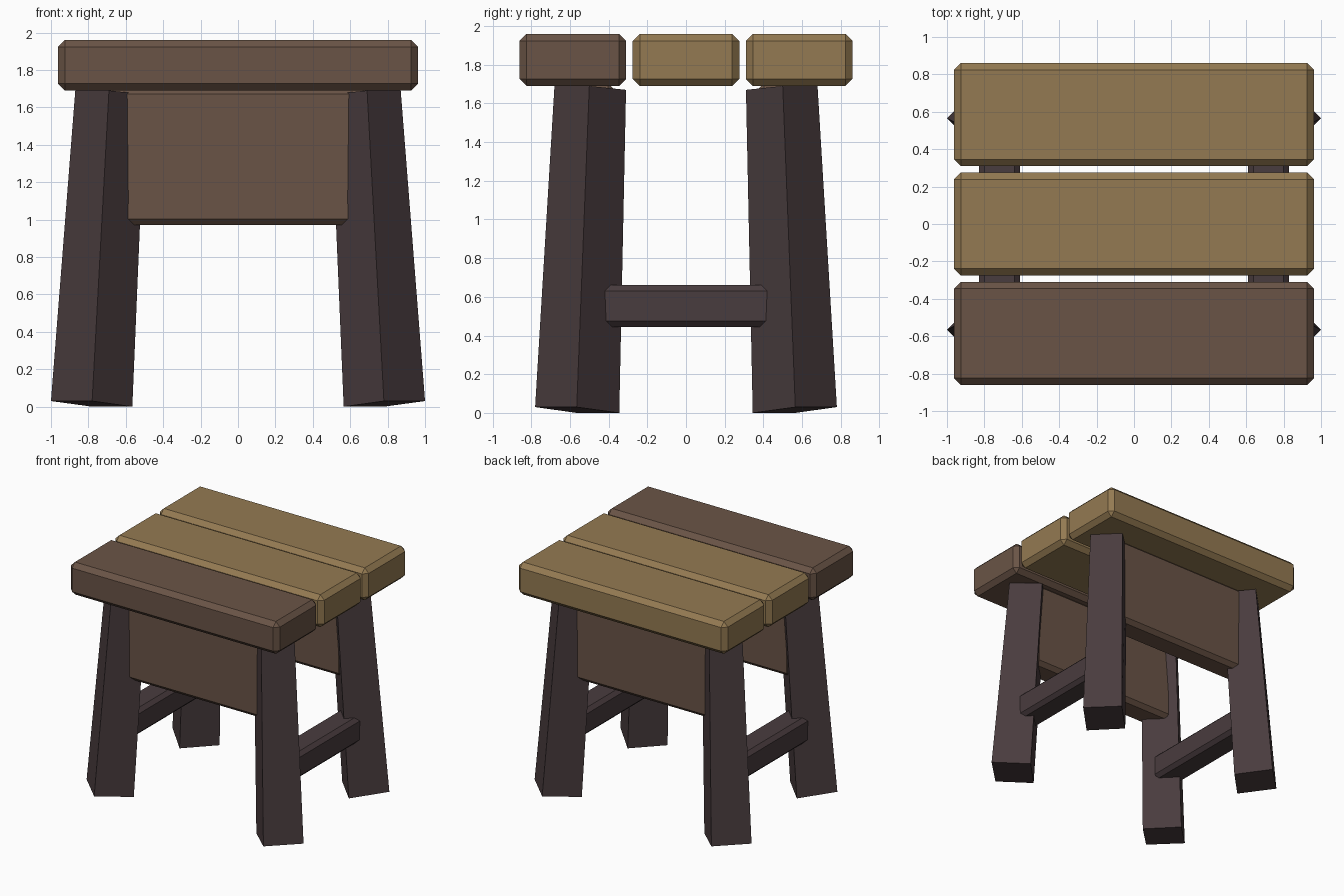
import bpy
import bmesh

if "Cube" in bpy.data.objects:
    bpy.data.objects.remove(bpy.data.objects["Cube"])


def material(name, srgb):
    m = bpy.data.materials.new(name)
    lin = [((c / 255 + 0.055) / 1.055) ** 2.4 for c in srgb]
    m.diffuse_color = (*lin, 1)
    m.use_nodes = True
    m.node_tree.nodes["Principled BSDF"].inputs["Base Color"].default_value = m.diffuse_color
    return m


TAN = material("tan wood", (148, 122, 82))
BROWN = material("brown wood", (106, 84, 70))
DARK = material("dark wood", (73, 60, 62))


def finish(bm, name, mat):
    bmesh.ops.recalc_face_normals(bm, faces=bm.faces)
    mesh = bpy.data.meshes.new(name)
    bm.to_mesh(mesh)
    bm.free()
    mesh.materials.append(mat)
    ob = bpy.data.objects.new(name, mesh)
    bpy.context.collection.objects.link(ob)
    return ob


def beam(name, lo, hi, mat, bevel=0.037):
    """Box between two corners with chamfered edges."""
    bm = bmesh.new()
    bmesh.ops.create_cube(bm, size=1)
    for v in bm.verts:
        v.co = [(a + b) / 2 + c * (b - a) for a, b, c in zip(lo, hi, v.co)]
    bmesh.ops.bevel(bm, geom=bm.edges[:], offset=bevel, segments=1,
                    profile=0.5, affect='EDGES')
    return finish(bm, name, mat)


def leg(name, sx, sy):
    """Tapered, splayed post turned 45 degrees, ends square to its lean."""
    bottom = [(1.0, 0.565, 0.03), (0.78, 0.78, 0.03),
              (0.565, 0.565, 0.0), (0.78, 0.345, 0.0)]
    top = [(0.87, 0.5, 1.69), (0.69, 0.68, 1.69),
           (0.495, 0.5, 1.67), (0.69, 0.31, 1.67)]
    bm = bmesh.new()
    b, t = [[bm.verts.new((x * sx, y * sy, z)) for x, y, z in ring]
            for ring in (bottom, top)]
    bm.faces.new(b)
    bm.faces.new(t)
    for i in range(4):
        j = (i + 1) % 4
        bm.faces.new((b[i], b[j], t[j], t[i]))
    return finish(bm, name, DARK)


# Seat planks
for name, y, mat in (("front_plank", -0.585, BROWN),
                     ("middle_plank", 0, TAN),
                     ("back_plank", 0.585, TAN)):
    beam(name, (-0.963, y - 0.276, 1.69), (0.963, y + 0.276, 1.96), mat)

# Legs
for xn, sx in (("left", -1), ("right", 1)):
    for yn, sy in (("front", -1), ("back", 1)):
        leg(f"{yn}_{xn}_leg", sx, sy)

# Wide aprons under the seat, front and back
for name, y in (("front_apron", -0.48), ("back_apron", 0.48)):
    beam(name, (-0.7, y - 0.11, 0.97), (0.7, y + 0.11, 1.705), BROWN, 0.033)

# Side stretchers between the legs
for name, x in (("left_stretcher", -0.72), ("right_stretcher", 0.72)):
    beam(name, (x - 0.11, -0.5, 0.445), (x + 0.11, 0.5, 0.66), DARK, 0.03)
